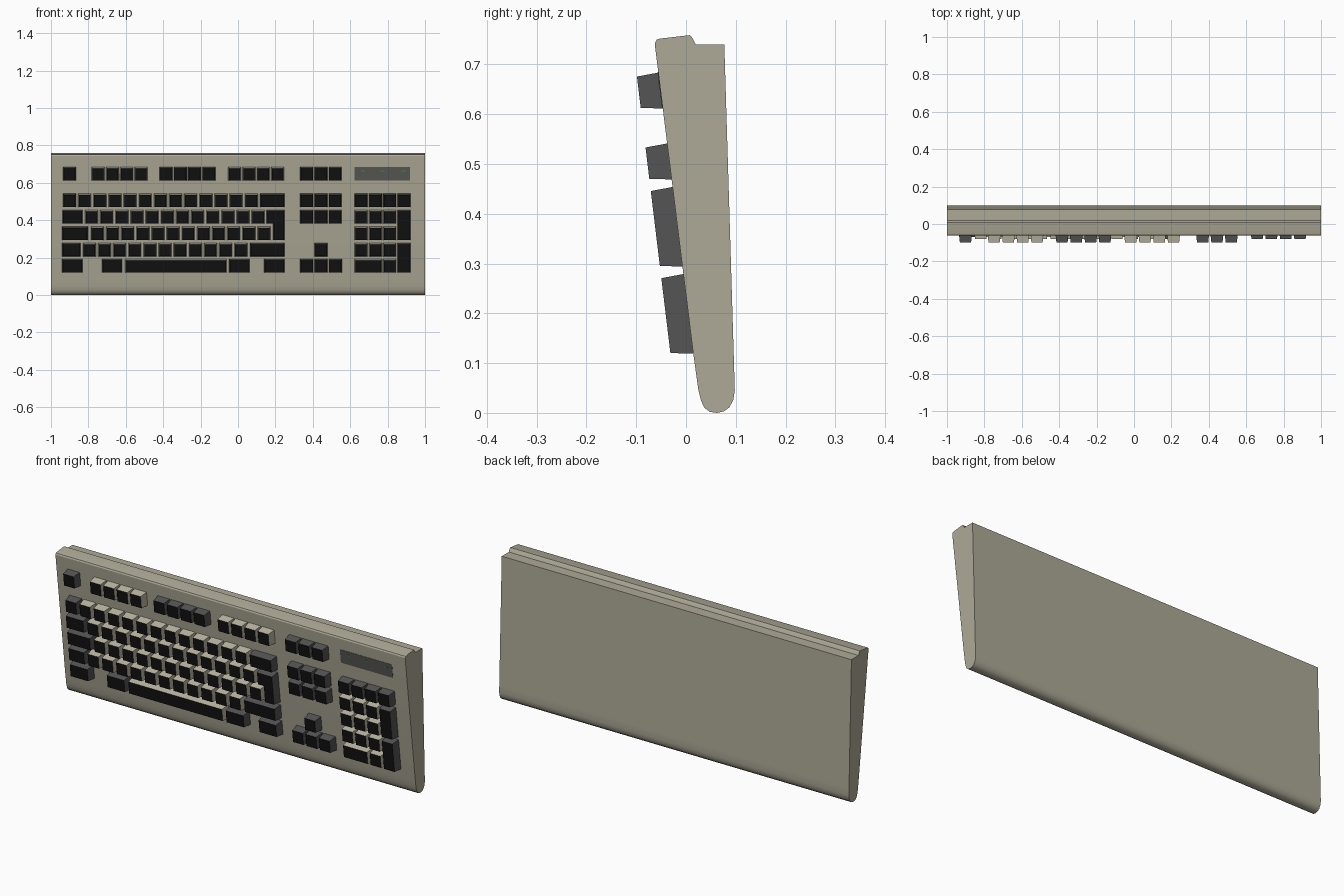
import bpy, bmesh, math
from mathutils import Vector

if "Cube" in bpy.data.objects:
    bpy.data.objects.remove(bpy.data.objects["Cube"])

def material(name, r, g, b):
    m = bpy.data.materials.new(name)
    m.diffuse_color = (r, g, b, 1)
    m.use_nodes = True
    m.node_tree.nodes["Principled BSDF"].inputs["Base Color"].default_value = m.diffuse_color
    return m

CASE = material("case_beige", 0.42, 0.40, 0.31)
CREAM = material("key_cream", 0.50, 0.48, 0.37)
DARK = material("key_grey", 0.09, 0.09, 0.09)
BLACK = material("key_face_black", 0.006, 0.006, 0.006)
PANEL = material("panel_grey", 0.10, 0.10, 0.09)
GREEN = material("light_green", 0.05, 0.30, 0.06)

N = Vector((0, -0.993, -0.12))          # outward normal of the sloping key deck

def deck(x, z, h):
    return Vector((x, 0.0275 - 0.121 * z, z)) + N * h

def finish(bm, name, mats):
    bmesh.ops.recalc_face_normals(bm, faces=bm.faces)
    me = bpy.data.meshes.new(name)
    bm.to_mesh(me)
    bm.free()
    for m in mats:
        me.materials.append(m)
    ob = bpy.data.objects.new(name, me)
    bpy.context.collection.objects.link(ob)
    return ob

def inset(outline):
    # shrink an axis-aligned counter-clockwise outline; keys taper most at the bottom
    pts, n = [], len(outline)
    for i in range(n):
        x, z = outline[i]
        for a, b in ((outline[i - 1], outline[i]), (outline[i], outline[(i + 1) % n])):
            dx, dz = b[0] - a[0], b[1] - a[1]
            if abs(dx) > abs(dz):
                z += 0.007 if dx > 0 else -0.003
            else:
                x += -0.005 if dz > 0 else 0.005
        pts.append((x, z))
    return pts

def add_prism(bm, outline, h0, h1, taper=True):
    top = inset(outline) if taper else outline
    lo = [bm.verts.new(deck(x, z, h0)) for x, z in outline]
    hi = [bm.verts.new(deck(x, z, h1)) for x, z in top]
    n = len(lo)
    bm.faces.new(lo)
    bm.faces.new(hi).material_index = 1
    for i in range(n):
        j = (i + 1) % n
        bm.faces.new((lo[i], lo[j], hi[j], hi[i]))

def rect(x0, x1, z0, z1):
    return [(x0, z0), (x1, z0), (x1, z1), (x0, z1)]

def keys(name, mat, outlines):
    bm = bmesh.new()
    for o in outlines:
        add_prism(bm, o, -0.004, 0.044)
    return finish(bm, name, (mat, BLACK))

# Row centres: function row, then the five main rows
ROW = [0.6475, 0.505, 0.4175, 0.330, 0.2425, 0.155]
H, W = 0.0365, 0.07

def key(row, x0, x1, last=None):
    return rect(x0, x1, ROW[last or row] - H, ROW[row] + H)

def run(row, x0, count, pitch):
    return [key(row, x0 + i * pitch, x0 + i * pitch + W) for i in range(count)]

# Case: side profile extruded across the width
profile = [(0.0145, 0.12), (0.0215, 0.07), (0.025, 0.045), (0.030, 0.025), (0.037, 0.010),
           (0.048, 0.002), (0.062, 0.0), (0.076, 0.003), (0.087, 0.011), (0.095, 0.026),
           (0.098, 0.045), (0.097, 0.08), (0.077, 0.74), (0.020, 0.74), (0.013, 0.753),
           (0.008, 0.759), (-0.052, 0.752), (-0.059, 0.750), (-0.0625, 0.743), (-0.062, 0.735)]
bm = bmesh.new()
face = bm.faces.new([bm.verts.new((-1, y, z)) for y, z in profile])
ext = bmesh.ops.extrude_face_region(bm, geom=[face])
bmesh.ops.translate(bm, vec=(2, 0, 0), verts=[v for v in ext["geom"] if isinstance(v, bmesh.types.BMVert)])
case = finish(bm, "case", [CASE])
bpy.context.view_layer.objects.active = case
case.select_set(True)
bpy.ops.object.shade_smooth_by_angle(angle=math.radians(30))

# Function row
P = 0.0765
keys("escape_key", DARK, run(0, -0.936, 1, P))
keys("function_keys_left", CREAM, run(0, -0.783, 4, P))
keys("function_keys_middle", DARK, run(0, -0.420, 4, P))
keys("function_keys_right", CREAM, run(0, -0.053, 4, P))

# Main block
Q = 0.081
L, R = -0.940, 0.248
keys("letter_keys", CREAM, run(1, -0.936 + Q, 12, Q) + run(2, -0.818, 12, Q)
     + run(3, -0.787, 12, Q) + run(4, -0.830, 11, Q))
keys("space_bar", CREAM, [key(5, -0.605, -0.060)])
keys("left_modifier_keys", DARK, run(1, -0.936, 1, Q) + [
    key(2, L, -0.832), key(3, L, -0.802), key(4, L, -0.843),
    key(5, L, -0.830), key(5, -0.728, -0.620)])
keys("right_modifier_keys", DARK, [
    key(1, 0.118, R), key(4, 0.064, R), key(5, -0.048, 0.062), key(5, 0.140, R)])
z0, z1, z2 = ROW[3] - H, ROW[2] - H, ROW[2] + H
keys("return_key", DARK, [[(0.187, z0), (R, z0), (R, z2), (0.153, z2), (0.153, z1), (0.187, z1)]])

# Navigation block
keys("navigation_keys", DARK, [k for r in range(3) for k in run(r, 0.332, 3, P)])
keys("arrow_keys", DARK, run(4, 0.332 + P, 1, P) + run(5, 0.332, 3, P))

# Number pad
NX = 0.623
keys("pad_number_keys", CREAM, [k for r in (2, 3, 4) for k in run(r, NX, 3, P)]
     + [key(5, NX, NX + P + W)] + run(5, NX + 2 * P, 1, P))
keys("pad_operator_keys", DARK, run(1, NX, 4, P)
     + [key(r, NX + 3 * P, NX + 3 * P + W, r + 1) for r in (2, 4)])

# Indicator panel with three lights
bm = bmesh.new()
add_prism(bm, rect(0.622, 0.920, 0.613, 0.685), -0.003, 0.0015, False)
finish(bm, "indicator_panel", (PANEL, PANEL))
bm = bmesh.new()
for x in (0.667, 0.772, 0.885):
    add_prism(bm, rect(x - 0.010, x + 0.010, 0.661, 0.667), 0, 0.003, False)
finish(bm, "indicator_lights", (GREEN, GREEN))
